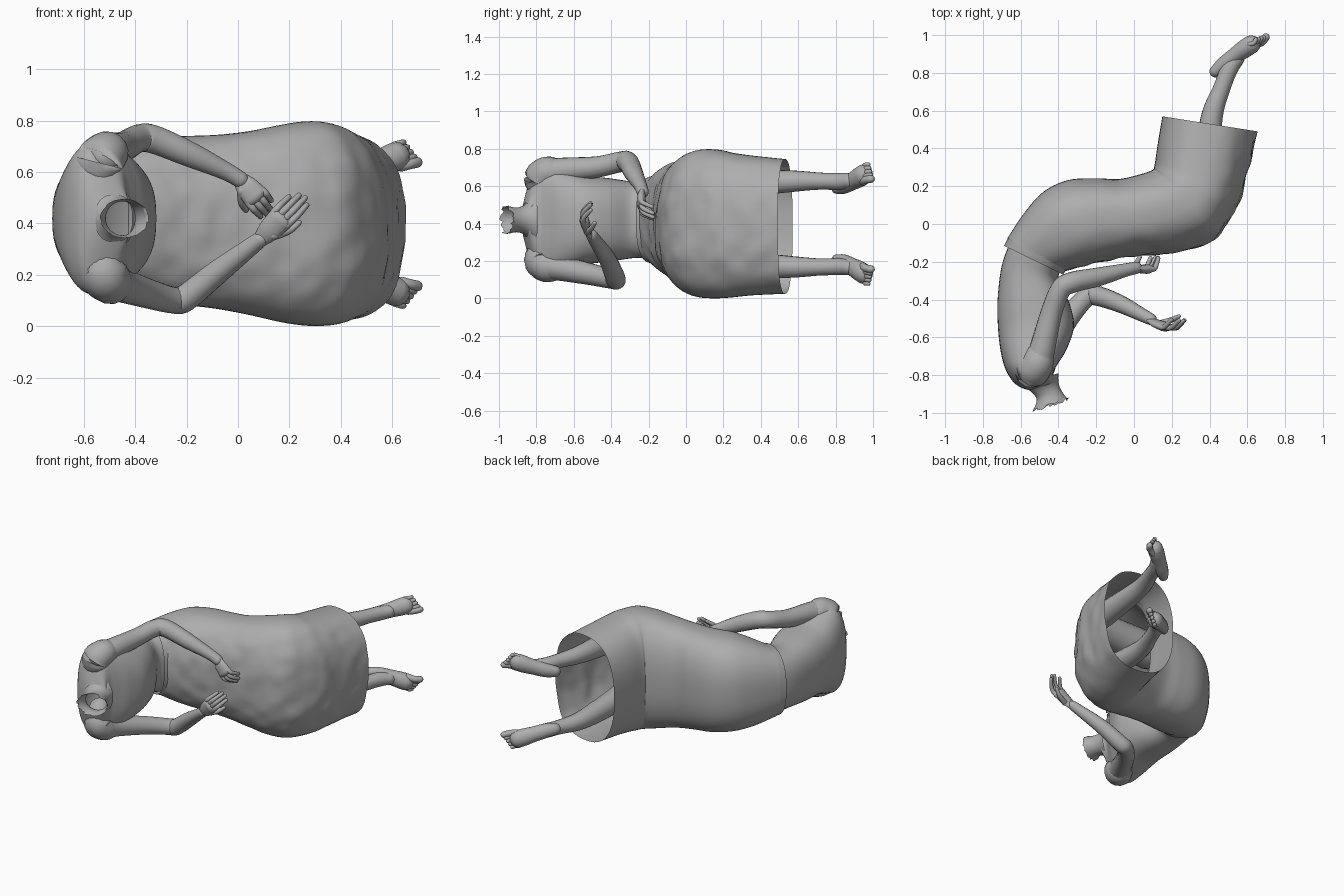
import bpy, bmesh, math, random
from mathutils import Vector, noise

if "Cube" in bpy.data.objects:
    bpy.data.objects.remove(bpy.data.objects["Cube"])

random.seed(4)
grey = bpy.data.materials.new("plain_grey")
grey.diffuse_color = (0.42, 0.42, 0.42, 1)
grey.use_nodes = True
grey.node_tree.nodes["Principled BSDF"].inputs["Base Color"].default_value = grey.diffuse_color


def spline(rows, steps):
    """Catmull-Rom interpolation of equal-length number rows."""
    out = []
    for i in range(len(rows) - 1):
        a, b, c, d = (rows[max(0, min(len(rows) - 1, i + k))] for k in (-1, 0, 1, 2))
        for s in range(steps):
            t = s / steps
            out.append([0.5 * (2 * q + (r - p) * t + (2 * p - 5 * q + 4 * r - u) * t * t
                               + (3 * q - p - 3 * r + u) * t ** 3)
                        for p, q, r, u in zip(a, b, c, d)])
    out.append(list(rows[-1]))
    return out


def skin(name, rings, caps=(False, False)):
    """Bridge rings of points into a smooth surface."""
    bm = bmesh.new()
    vs = [[bm.verts.new(p) for p in ring] for ring in rings]
    n = len(rings[0])
    for a, b in zip(vs, vs[1:]):
        for j in range(n):
            bm.faces.new((a[j], a[(j + 1) % n], b[(j + 1) % n], b[j]))
    if caps[0]:
        bm.faces.new(vs[0])
    if caps[1]:
        bm.faces.new(vs[-1])
    bmesh.ops.recalc_face_normals(bm, faces=bm.faces)
    me = bpy.data.meshes.new(name)
    bm.to_mesh(me)
    bm.free()
    for f in me.polygons:
        f.use_smooth = True
    me.materials.append(grey)
    ob = bpy.data.objects.new(name, me)
    bpy.context.collection.objects.link(ob)
    return ob


def body_rings(rows, steps, n=48, power=2.4, rough=0.0):
    """Rows: back x, back y, front x, front y, half width, centre z."""
    rings = []
    for bx, by, fx, fy, hw, zc in spline(rows, steps):
        c = Vector(((bx + fx) / 2, (by + fy) / 2, zc))
        u = Vector(((fx - bx) / 2, (fy - by) / 2, 0))
        ring = []
        for j in range(n):
            a = 2 * math.pi * j / n
            ca, sa = math.cos(a), math.sin(a)
            p = c + u * math.copysign(abs(ca) ** (2 / power), ca)
            p.z += hw * math.copysign(abs(sa) ** (2 / power), sa)
            # cloth wrinkles, strongest on the front
            p += u.normalized() * rough * max(0, ca) * noise.noise(p * 11)
            ring.append(p)
        rings.append(ring)
    return rings


def tube(name, rows, flat=None, k=1.0, steps=5, n=16):
    """Rows: x, y, z, radius.  Thickness along 'flat' is scaled by k."""
    pts = spline(rows, steps)
    flat = Vector(flat or (0.31, 0.2, 0.93))
    P = [Vector(p[:3]) for p in pts]
    rings = []

    def ring(c, t, r):
        v = (flat - t * flat.dot(t)).normalized()
        w = t.cross(v)
        return [c + w * r * math.cos(a) + v * r * k * math.sin(a)
                for a in (2 * math.pi * j / n for j in range(n))]
    m = len(P) - 1
    for i, c in enumerate(P):
        t = (P[min(i + 1, m)] - P[max(i - 1, 0)]).normalized()
        r = pts[i][3]
        if i == 0:
            rings += [ring(c - t * r * k * math.sin(a), t, r * math.cos(a)) for a in (1.4, 1.0, 0.5)]
        rings.append(ring(c, t, r))
        if i == m:
            rings += [ring(c + t * r * k * math.sin(a), t, r * math.cos(a)) for a in (0.5, 1.0, 1.4)]
    return skin(name, rings, (True, True))


# Torso, from inside the waistband up to the collar
skin("torso", body_rings([
    (-.60, -.04, -.37, -.2, .20, .42), (-.65, -.09, -.385, -.24, .215, .42),
    (-.70, -.22, -.40, -.30, .203, .42), (-.722, -.40, -.345, -.41, .222, .42),
    (-.72, -.55, -.318, -.54, .24, .42), (-.705, -.68, -.355, -.66, .28, .42),
    (-.68, -.77, -.40, -.735, .30, .42), (-.64, -.835, -.425, -.78, .265, .42),
    (-.60, -.865, -.425, -.815, .17, .42), (-.555, -.88, -.41, -.835, .09, .42)], 6, power=2.5))

# Open neck with a ragged rim
neck = body_rings([
    (-.60, -.85, -.40, -.79, .13, .42), (-.55, -.884, -.40, -.835, .082, .42),
    (-.515, -.93, -.385, -.88, .066, .42), (-.535, -.988, -.35, -.93, .076, .42)], 5, power=2)
for p in neck[-1]:
    p += Vector((-.3, -1, 0)) * random.uniform(-.012, .012)
skin("neck", neck)

# Skirt: waist, hips, lap, bent knees and open hem
skin("skirt", body_rings([
    (-.67, -.075, -.375, -.25, .235, .42), (-.58, .06, -.28, -.225, .285, .418),
    (-.48, .17, -.20, -.205, .315, .418), (-.35, .232, -.10, -.185, .328, .412),
    (-.20, .242, .03, -.17, .338, .407), (-.08, .238, .18, -.155, .357, .402),
    (.04, .265, .33, -.125, .385, .40), (.10, .287, .45, -.06, .398, .40),
    (.106, .30, .53, .06, .396, .397), (.112, .33, .575, .17, .386, .392),
    (.125, .42, .61, .30, .373, .39), (.15, .57, .655, .49, .36, .385)],
    7, n=72, power=2.45, rough=.012))
# Waistband
skin("waistband", body_rings([
    (-.688, -.115, -.375, -.268, .228, .42), (-.665, -.07, -.36, -.245, .24, .42)], 4))

# Arms with short sleeves
arms = {
    "upper": [(-.515, -.76, .665, .08), (-.485, -.66, .685, .068), (-.44, -.48, .702, .058),
              (-.39, -.35, .73, .055), (-.33, -.31, .728, .056), (-.19, -.28, .67, .05),
              (-.05, -.245, .605, .036), (.01, -.232, .57, .033)],
    "lower": [(-.50, -.76, .18, .08), (-.45, -.66, .16, .068), (-.35, -.50, .127, .058),
              (-.255, -.39, .102, .052), (-.205, -.378, .11, .053), (-.08, -.42, .21, .047),
              (.05, -.485, .31, .035), (.09, -.505, .34, .031)]}
for side, rows in arms.items():
    tube(side + "_arm", rows)
    s = 1 if side == "upper" else -1
    # sleeve runs from inside the shoulder out around the arm
    x, y, z, r = rows[0]
    tube(side + "_sleeve", [(x - .03, y + .01, z - s * .11, .07), (x - .025, y - .012, z - s * .03, .095),
                            (x, y + .015, z + s * .006, .088), (x + .012, y + .05, z + s * .01, .08)])


def hand(side, wrist, tip, thumb):
    """Flat palm with four curled fingers and a thumb."""
    a, b = Vector(wrist), Vector(tip)
    t = (b - a).normalized()
    n = Vector((0, 1, 0))
    n = (n - t * n.dot(t)).normalized()
    w = t.cross(n) * thumb
    L = (b - a).length
    low = a + t * L * .2 - n * .012
    mid = a + t * L * .48 - n * .02
    tube(side + "_palm", [(*a, .032), (*low, .044), (*mid, .05)], flat=n, k=.5)
    for i in range(4):
        o = w * (.036 - .024 * i)
        reach = (.93, 1, .96, .82)[i]
        q = [mid + o, a + t * L * .75 * reach + o * 1.05 - n * .018, a + t * L * reach + o + n * .028]
        tube(side + "_finger", [(*p, r) for p, r in zip(q, (.015, .0135, .011))], flat=n, n=10)
    q = [low + w * .025, a + t * L * .42 + w * .055 + n * .015, a + t * L * .62 + w * .062 + n * .04]
    tube(side + "_thumb", [(*p, r) for p, r in zip(q, (.02, .015, .011))], flat=n, n=10)


hand("upper", (.01, -.232, .57), (.125, -.205, .44), -1)
hand("lower", (.09, -.51, .34), (.25, -.54, .505), -1)

# Legs and bare feet, mirrored about the middle
for side, s in (("upper", 1), ("lower", -1)):
    lift = .005 if s > 0 else -.01

    def m(x, y, dz):
        return (x, y, .40 + s * dz + lift)
    tube(side + "_leg", [(*m(-.1, .03, .17), .12), (*m(.2, .03, .19), .105), (*m(.37, .06, .20), .09),
                         (*m(.385, .2, .205), .078), (*m(.395, .4, .215), .068),
                         (*m(.415, .58, .222), .057), (*m(.465, .72, .222), .046),
                         (*m(.505, .82, .22), .046), (*m(.545, .875, .225), .04)])
    up = Vector((.60, -.75, s * .22))
    tube(side + "_foot", [(*m(.432, .808, .19), .037), (*m(.475, .845, .2), .046),
                          (*m(.54, .895, .225), .05), (*m(.59, .93, .245), .056),
                          (*m(.62, .95, .258), .056)], flat=up, k=.88)
    # toes fan across the ball of the foot
    d = Vector((.82, .53, s * .2)).normalized()
    across = d.cross(up).normalized()
    if across.z * s < 0:
        across = -across
    for i in range(5):
        r = (.021, .015, .014, .013, .012)[i]
        p = Vector(m(.622, .95, .26)) + across * (-.044 + .022 * i)
        q = p + d * (.078 - .009 * i)
        tube(side + "_toe", [(*p, r), (*((p + q) / 2 + up * .01), r), (*q, r)], flat=up, n=10, steps=3)
